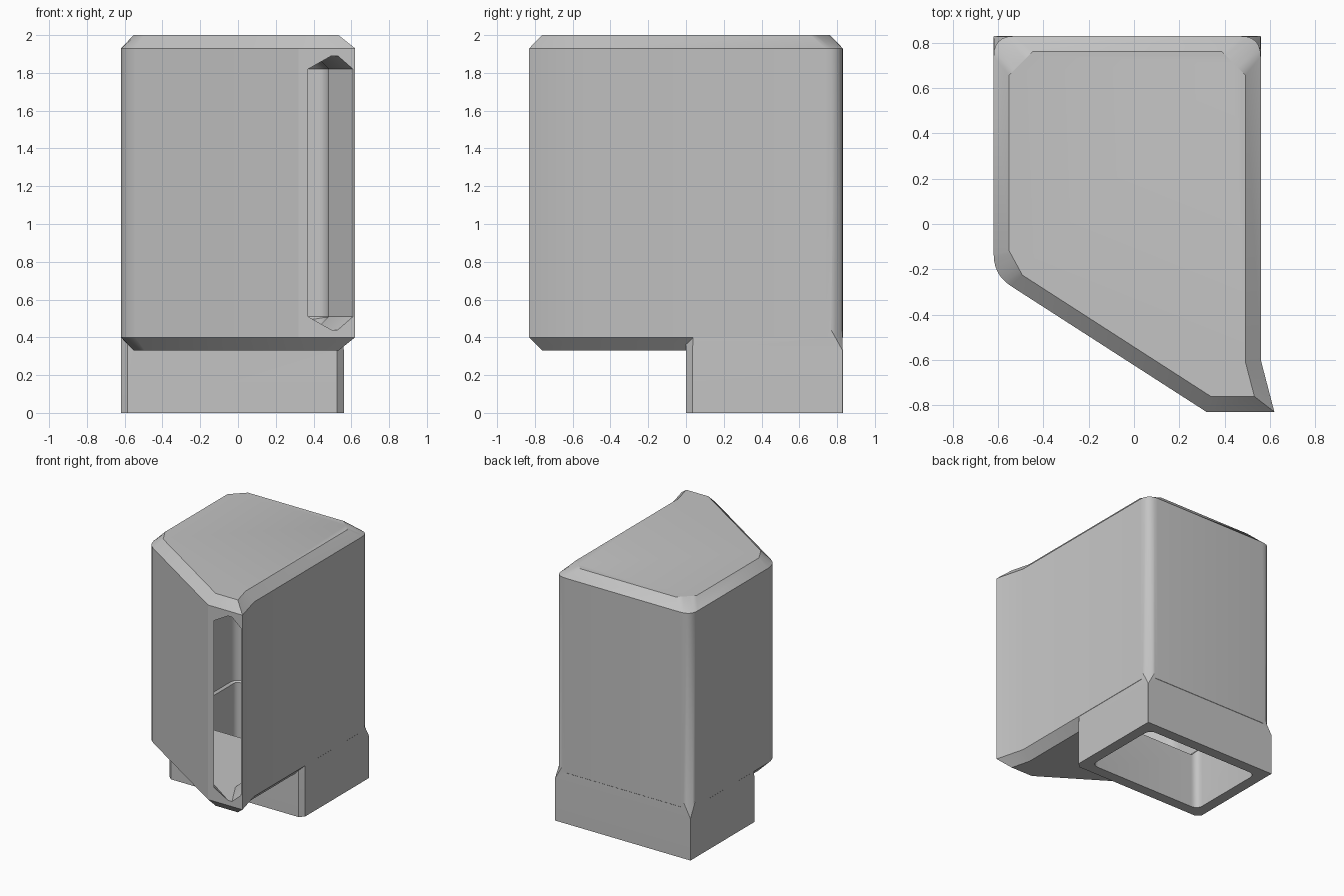
import bpy, bmesh
from mathutils import Vector
from mathutils.geometry import intersect_line_line_2d, normal  # noqa

if "Cube" in bpy.data.objects:
    bpy.data.objects.remove(bpy.data.objects["Cube"])

grey = bpy.data.materials.new("plain grey")
grey.use_nodes = True
COLOUR = (0.55, 0.55, 0.55, 1)
grey.diffuse_color = COLOUR
grey.node_tree.nodes["Principled BSDF"].inputs["Base Color"].default_value = COLOUR


def inset(points, distances):
    """Move each edge of a counter-clockwise outline inwards."""
    pts = [Vector(p) for p in points]
    lines = []
    for i, p in enumerate(pts):
        d = (pts[(i + 1) % len(pts)] - p).normalized()
        lines.append((p + Vector((-d.y, d.x)) * distances[i], d))
    out = []
    for i in range(len(pts)):
        (a, d), (b, e) = lines[i - 1], lines[i]
        cross = d.x * e.y - d.y * e.x
        t = ((b.x - a.x) * e.y - (b.y - a.y) * e.x) / cross
        out.append(a + d * t)
    return out


def soften(points, trims, rounded=True, steps=6):
    """Round or chamfer the corners that have a trim length."""
    pts = [Vector(p) for p in points]
    out = []
    for i, p in enumerate(pts):
        if not trims[i]:
            out.append(p)
            continue
        a = p + (pts[i - 1] - p).normalized() * trims[i]
        b = p + (pts[(i + 1) % len(pts)] - p).normalized() * trims[i]
        c = p if rounded else (a + b) / 2
        for k in range(steps + 1):
            t = k / steps
            out.append(a * (1 - t) ** 2 + c * 2 * t * (1 - t) + b * t * t)
    return out


def loft(name, rings):
    """Closed solid through (height, outline) rings."""
    bm = bmesh.new()
    loops = [[bm.verts.new((p.x, p.y, z)) for p in ring] for z, ring in rings]
    n = len(loops[0])
    for low, high in zip(loops, loops[1:]):
        for i in range(n):
            j = (i + 1) % n
            bm.faces.new((low[i], low[j], high[j], high[i]))
    bm.faces.new(loops[0][::-1])
    bm.faces.new(loops[-1])
    bmesh.ops.recalc_face_normals(bm, faces=bm.faces)
    mesh = bpy.data.meshes.new(name)
    bm.to_mesh(mesh)
    bm.free()
    mesh.materials.append(grey)
    obj = bpy.data.objects.new(name, mesh)
    bpy.context.collection.objects.link(obj)
    return obj


def combine(target, other, operation):
    mod = target.modifiers.new(operation.lower(), 'BOOLEAN')
    mod.operation, mod.object, mod.solver = operation, other, 'EXACT'
    bpy.context.view_layer.objects.active = target
    bpy.ops.object.modifier_apply(modifier=mod.name)
    bpy.data.objects.remove(other)


# Outer body with bevelled top and bottom
outline = [(-.62, .83), (-.62, -.225), (.32, -.83), (.62, -.83), (.56, -.6), (.56, .83)]
wide = soften(outline, [.09, .09, 0, 0, 0, .09])
narrow_points = inset(outline, [.068] * 6)
narrow = soften(narrow_points, [.105, .07, 0, 0, 0, .105], False)
body = loft("duct_housing", [(.33, narrow), (.4, wide), (1.93, wide), (2, narrow)])

# Square connector under the rear, its back corners fading into the body
square = [(-.62, .83), (-.62, 0), (.56, 0), (.56, .83)]
base = soften(square, [.001, .035, .035, .001], False, 1)
faded = soften(inset(square, [.004] * 4), [.08, .035, .035, .08], False, 1)
combine(body, loft("connector", [(0, base), (.33, base), (.48, faded)]), 'UNION')

# Hollow chamber that narrows to the tall front slot
hollow = [(-.55, .76), (-.55, -.2), (.385, -.84), (.615, -.84), (.48, -.6), (.48, .76)]
trims = [.08, .06, 0, 0, 0, .08]
chamber = soften(hollow, trims)
vault = soften(inset(hollow, [.07, .07, 0, .07, .07, .07]), trims)
combine(body, loft("chamber", [(.44, vault), (.51, chamber), (1.82, chamber), (1.89, vault)]),
        'DIFFERENCE')

# Opening through the bottom of the connector
mouth = soften(inset(square, [.085] * 4), [.06] * 4)
combine(body, loft("mouth", [(-.1, mouth), (.6, mouth)]), 'DIFFERENCE')

bpy.ops.object.select_all(action='DESELECT')
body.select_set(True)
bpy.context.view_layer.objects.active = body
bpy.ops.object.shade_smooth_by_angle(angle=.5)
